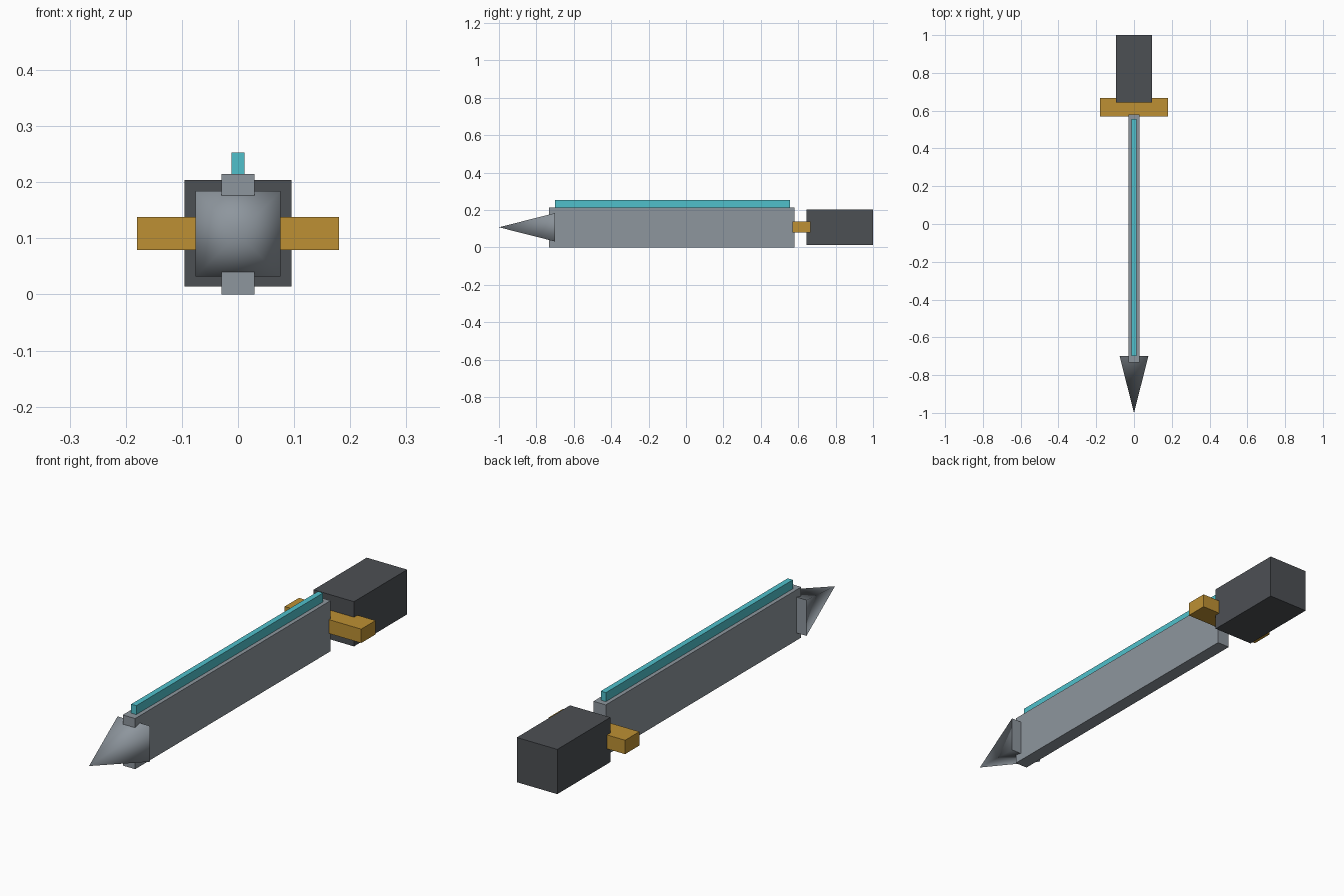
import bpy
import math
from mathutils import Matrix, Vector

if "Cube" in bpy.data.objects:
    bpy.data.objects.remove(bpy.data.objects["Cube"], do_unlink=True)


def material(name, rgb):
    mat = bpy.data.materials.new(name)
    mat.use_nodes = True
    color = (*rgb, 1)
    mat.diffuse_color = color
    mat.node_tree.nodes["Principled BSDF"].inputs["Base Color"].default_value = color
    return mat


steel = material("steel grey", (0.27, 0.305, 0.34))
dark = material("charcoal", (0.073, 0.079, 0.088))
gold = material("gold", (0.51, 0.28, 0.033))
cyan = material("cyan", (0.08, 0.53, 0.6))


def box(name, half_width, y_range, z_range, mat):
    """Box centred on x = 0, spanning the given y and z ranges."""
    size = Vector((2 * half_width, y_range[1] - y_range[0], z_range[1] - z_range[0]))
    bpy.ops.mesh.primitive_cube_add(size=1, location=(0, sum(y_range) / 2, sum(z_range) / 2))
    obj = bpy.context.object
    obj.name = name
    obj.data.transform(Matrix.Diagonal((*size, 1)))
    obj.data.materials.append(mat)
    return obj


# Blade with a glowing strip along its upper edge
box("blade", 0.029, (-0.732, 0.58), (0, 0.215), steel)
box("edge_strip", 0.012, (-0.70, 0.555), (0.213, 0.253), cyan)

# Crossguard and grip
box("crossguard", 0.18, (0.57, 0.666), (0.079, 0.138), gold)
box("grip", 0.095, (0.643, 1.0), (0.014, 0.204), dark)

# Four-sided point, smooth round the sides and sharp at its flat base
bpy.ops.mesh.primitive_cone_add(vertices=4, radius1=0.076 * math.sqrt(2), radius2=0, depth=0.3)
tip = bpy.context.object
tip.name = "blade_tip"
tip.data.transform(Matrix.Rotation(math.radians(90), 4, "X") @ Matrix.Rotation(math.radians(45), 4, "Z"))
tip.location = (0, -0.85, 0.108)
tip.data.materials.append(steel)
bpy.ops.object.shade_smooth_by_angle(angle=math.radians(92))
